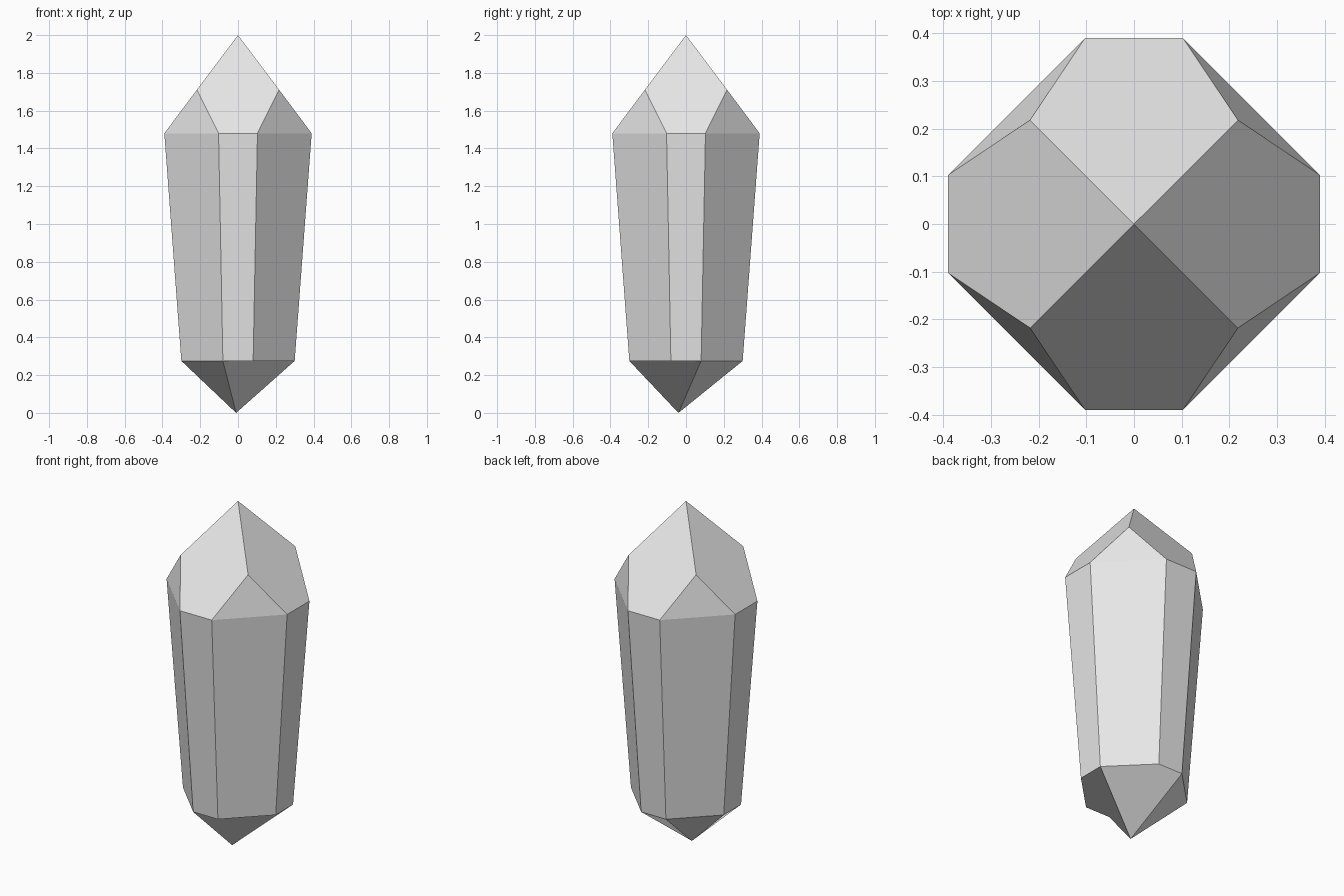
import bpy
import bmesh

cube = bpy.data.objects.get("Cube")
if cube:
    bpy.data.objects.remove(cube, do_unlink=True)

# Crystal material
grey = bpy.data.materials.new("crystal_grey")
grey.use_nodes = True
colour = (0.8, 0.8, 0.8, 1)
grey.diffuse_color = colour
grey.node_tree.nodes["Principled BSDF"].inputs["Base Color"].default_value = colour

bm = bmesh.new()


def ring(near, far, z):
    """Eight-sided ring with narrow axial and wide diagonal sides."""
    corners = []
    x, y, u, v = 1, 0, 0, 1
    for _ in range(4):
        for side in (-near, near):
            corners.append(bm.verts.new((far * x + side * u, far * y + side * v, z)))
        x, y, u, v = -y, x, -v, u
    return corners


# Tapered shaft: corners run anticlockwise from the +x side
low = ring(0.08, 0.30, 0.275)
high = ring(0.103, 0.39, 1.48)
for i in range(8):
    j = (i + 1) % 8
    bm.faces.new((low[i], low[j], high[j], high[i]))

# Pointed crown: four pentagons with a small triangle above each diagonal side
tip = bm.verts.new((0, 0, 2))
s = 0.218
shoulders = [bm.verts.new((x, y, 1.71)) for x, y in ((s, s), (-s, s), (-s, -s), (s, -s))]
for i in range(4):
    a, b = high[2 * i], high[2 * i + 1]
    bm.faces.new((a, b, shoulders[i], tip, shoulders[i - 1]))
    bm.faces.new((b, high[(2 * i + 2) % 8], shoulders[i]))

# Off-centre root point: four uneven facets
root = bm.verts.new((-0.01, -0.04, 0))
for start, end in ((1, 3), (3, 4), (4, 6), (6, 9)):
    rim = [low[k % 8] for k in range(end, start - 1, -1)]
    bm.faces.new([root] + rim)

mesh = bpy.data.meshes.new("crystal")
bm.to_mesh(mesh)
bm.free()
mesh.materials.append(grey)
crystal = bpy.data.objects.new("crystal", mesh)
bpy.context.collection.objects.link(crystal)
